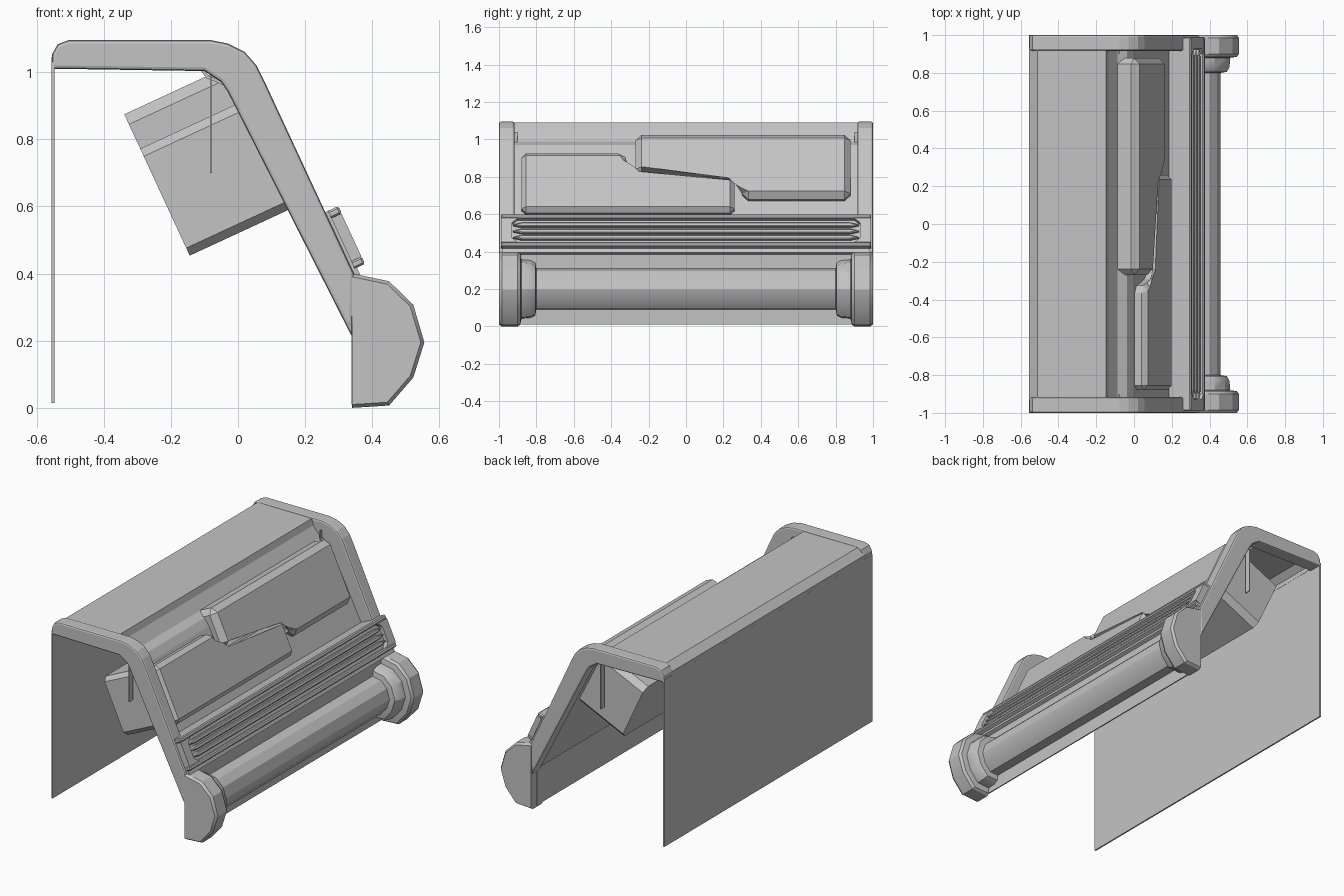
import bpy, bmesh

if "Cube" in bpy.data.objects:
    bpy.data.objects.remove(bpy.data.objects["Cube"])

GREY = (0.55, 0.55, 0.55, 1.0)
metal = bpy.data.materials.new("grey_metal")
metal.diffuse_color = GREY
metal.use_nodes = True
metal.node_tree.nodes["Principled BSDF"].inputs["Base Color"].default_value = GREY


def finish(name, bm, smooth=None):
    bmesh.ops.recalc_face_normals(bm, faces=bm.faces)
    mesh = bpy.data.meshes.new(name)
    bm.to_mesh(mesh)
    bm.free()
    mesh.materials.append(metal)
    ob = bpy.data.objects.new(name, mesh)
    bpy.context.collection.objects.link(ob)
    if smooth:
        bpy.ops.object.select_all(action='DESELECT')
        ob.select_set(True)
        bpy.context.view_layer.objects.active = ob
        bpy.ops.object.shade_smooth_by_angle(angle=smooth)
    return ob


def loft(rings):
    """Skin equal-length closed rings and cap both ends."""
    bm = bmesh.new()
    rows = [[bm.verts.new(p) for p in r] for r in rings]
    n = len(rows[0])
    for a, b in zip(rows, rows[1:]):
        for i in range(n):
            j = (i + 1) % n
            bm.faces.new((a[i], a[j], b[j], b[i]))
    bm.faces.new(rows[0])
    bm.faces.new(rows[-1])
    return bm


def along_y(name, outline, y0, y1, bevel=0.0):
    """Extrude an x-z outline along y."""
    ob = finish(name, loft([[(x, y, z) for x, z in outline] for y in (y0, y1)]))
    if bevel:
        m = ob.modifiers.new("edge", 'BEVEL')
        m.width, m.segments, m.limit_method = bevel, 2, 'ANGLE'
        m.angle_limit = 1.0
    return ob


def slope_point(y, s, t):
    """s runs down the sloping front, t outward from it."""
    return (0.907 * t + 0.42 * s, y, 0.42 * t - 0.907 * s)


def on_slope(name, outline, t0, t1, chamfer=0.0):
    """Extrude a y-s outline out of the slope, chamfering all but the base."""
    bm = loft([[slope_point(y, s, t) for y, s in outline] for t in (t0, t1)])
    if chamfer:
        bm.verts.ensure_lookup_table()
        base = set(bm.verts[:len(outline)])
        edges = [e for e in bm.edges if not set(e.verts) <= base]
        bmesh.ops.bevel(bm, geom=edges, offset=chamfer, segments=1,
                        affect='EDGES', clamp_overlap=True)
    return finish(name, bm)


def rect(a0, a1, b0, b1):
    return [(a0, b0), (a1, b0), (a1, b1), (a0, b1)]


def sheet(name, path, half_width, thickness=0.01):
    """Thin folded sheet following an x-z path."""
    bm = bmesh.new()
    rows = [[bm.verts.new((x, y, z)) for y in (-half_width, half_width)] for x, z in path]
    for a, b in zip(rows, rows[1:]):
        bm.faces.new((a[0], a[1], b[1], b[0]))
    ob = finish(name, bm)
    m = ob.modifiers.new("thickness", 'SOLIDIFY')
    m.thickness, m.offset = thickness, 0
    return ob


# Rear wall and folded cover
along_y("rear_wall", rect(-0.555, -0.546, 0.015, 1.03), -1, 1)
sheet("folded_cover", [(-0.55, 1.02), (-0.55, 1.05), (-0.51, 1.086), (-0.15, 1.086),
                       (-0.14, 1.05), (-0.09, 0.985), (-0.04, 0.965), (-0.01, 0.925),
                       (0.335, 0.24)], 0.93)

# Arched end frames with thin inner struts
ARCH = [(-0.555, 1.01), (-0.553, 1.055), (-0.537, 1.083), (-0.505, 1.095),
        (-0.08, 1.095), (-0.03, 1.085), (0.02, 1.06), (0.055, 1.02), (0.08, 0.97),
        (0.345, 0.4), (0.34, 0.21), (-0.03, 0.94), (-0.05, 0.97), (-0.1, 1.003)]
for side, label in ((1, "back"), (-1, "front")):
    along_y(label + "_end_frame", ARCH, side * 0.917, side, 0.01)
    along_y(label + "_strut", rect(-0.083, -0.077, 0.7, 1.04), side * 0.9, side * 0.935)

# Two interlocking stepped blocks through the slope
on_slope("upper_block", [(-0.27, -0.936), (0.88, -0.936), (0.88, -0.556), (0.3, -0.556),
                         (0.3, -0.64), (0.24, -0.7), (-0.27, -0.7)], 0.06, 0.45, 0.033)
on_slope("lower_block", [(-0.88, -0.823), (-0.34, -0.823), (-0.31, -0.78), (-0.31, -0.73),
                         (-0.26, -0.68), (0.26, -0.68), (0.26, -0.472), (-0.88, -0.472)],
         0.06, 0.45, 0.025)

# Vent: backing slab, surround and pointed louvres
on_slope("vent_slab", rect(-0.985, 0.985, -0.42, -0.205), 0.4, 0.497)
on_slope("vent_top_rail", rect(-0.99, 0.99, -0.42, -0.395), 0.49, 0.524, 0.006)
on_slope("vent_bottom_rail", rect(-0.99, 0.99, -0.255, -0.23), 0.49, 0.524, 0.006)
for side, label in ((1, "back"), (-1, "front")):
    on_slope("vent_" + label + "_end",
             [(side * 0.99, -0.396), (side * 0.9, -0.396), (side * 0.93, -0.37),
              (side * 0.93, -0.28), (side * 0.9, -0.254), (side * 0.99, -0.254)], 0.49, 0.523)
for i in range(3):
    s = -0.362 + i * 0.037
    on_slope("louvre_%d" % (i + 1),
             [(-0.93, s), (-0.88, s - 0.012), (0.88, s - 0.012),
              (0.93, s), (0.88, s + 0.012), (-0.88, s + 0.012)], 0.49, 0.518, 0.005)

# Half-round roller with stepped collars and faceted end caps
HALF = [(0, 0.2), (0.11, 0.177), (0.182, 0.107), (0.215, -0.005),
        (0.182, -0.11), (0.11, -0.193), (0, -0.2)]


def half_ring(y, k):
    return [(0.34 + k * x, y, 0.2 + k * z) for x, z in HALF]


STEPS = [(1.0, 0.95), (0.985, 1.0), (0.9, 1.0), (0.885, 0.95), (0.88, 0.79),
         (0.83, 0.77), (0.805, 0.7), (0.8, 0.55)]
rings = [half_ring(-y, k) for y, k in STEPS] + [half_ring(y, k) for y, k in reversed(STEPS)]
finish("roller", loft(rings), 0.5)
along_y("roller_backing", rect(0.338, 0.345, 0.01, 0.395), -0.95, 0.95)
